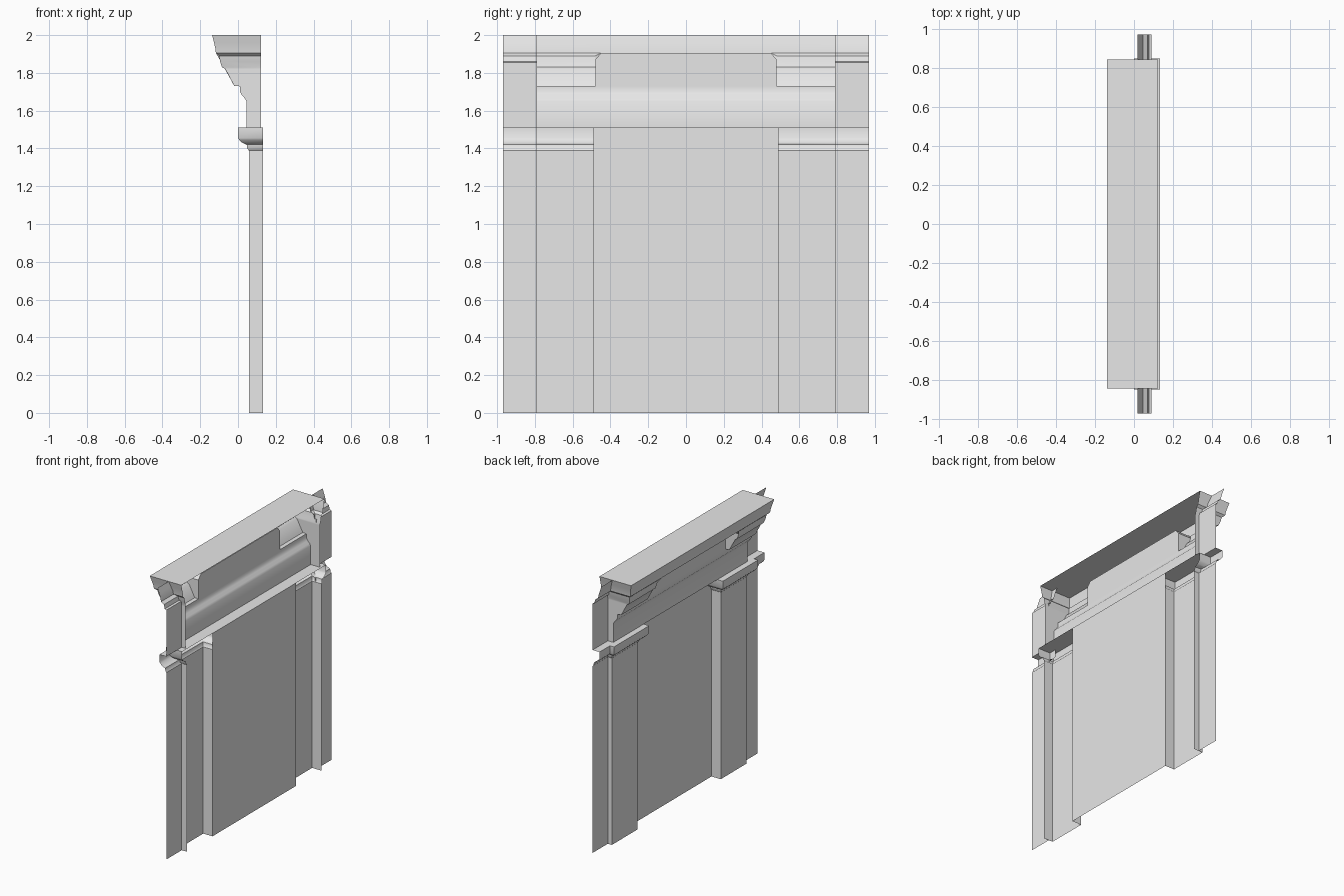
import bpy, bmesh, math

cube = bpy.data.objects.get("Cube")
if cube:
    bpy.data.objects.remove(cube)

stone = bpy.data.materials.new("grey_stone")
stone.use_nodes = True
stone.diffuse_color = (0.8, 0.8, 0.8, 1)
stone.node_tree.nodes["Principled BSDF"].inputs["Base Color"].default_value = (0.8, 0.8, 0.8, 1)

# Main dimensions
BACK, UPPER_BACK = 0.133, 0.123     # rear edges of lower and upper returns
PIER, END, WALL = 0.057, 0.09, 0.045  # wall planes along x
INNER, OUTER, TIP = 0.49, 0.79, 0.97  # pier edges and outermost edge along y
LEDGE, TOP = 1.51, 2.0
RECESS = 0.01                       # plane of the recessed frieze panel

# (x, z) moulding of the cornice, from its underside up
CORNICE = [(0.01, 1.729), (-0.02, 1.731), (-0.067, 1.82), (-0.085, 1.83),
           (-0.095, 1.86), (-0.1, 1.89), (-0.117, 1.905), (-0.12, 1.93),
           (-0.127, 1.96), (-0.137, TOP)]
# (x, z) wall above the ledge with its cove
FRIEZE = [(WALL, LEDGE), (WALL, 1.65), (0.036, 1.665), (0.021, 1.682),
          (0.01, 1.70), (0.01, 1.73)]
# (projection, z) of the pier with its capital
CAPITAL = [(0, 0), (0, 1.39), (0.008, 1.4), (0.011, 1.42), (0.022, 1.424),
           (0.038, 1.432), (0.05, 1.445), (0.057, 1.455), (0.057, LEDGE)]


def finish(name, bm):
    bmesh.ops.remove_doubles(bm, verts=bm.verts, dist=0.00002)
    bmesh.ops.recalc_face_normals(bm, faces=bm.faces)
    mesh = bpy.data.meshes.new(name)
    bm.to_mesh(mesh)
    bm.free()
    obj = bpy.data.objects.new(name, mesh)
    bpy.context.collection.objects.link(obj)
    mesh.materials.append(stone)
    bpy.ops.object.select_all(action="DESELECT")
    obj.select_set(True)
    bpy.context.view_layer.objects.active = obj
    bpy.ops.object.shade_smooth_by_angle(angle=math.radians(35))
    return obj


def sheet(name, columns, cap=False):
    """Skin neighbouring columns of points, optionally closing the top."""
    bm = bmesh.new()
    cols = [[bm.verts.new(p) for p in col] for col in columns]
    for a, b in zip(cols, cols[1:]):
        for i in range(len(a) - 1):
            bm.faces.new((a[i], b[i], b[i + 1], a[i + 1]))
    if cap:
        bm.faces.new([c[-1] for c in cols])
    return finish(name, bm)


def polygon(name, points):
    bm = bmesh.new()
    bm.faces.new([bm.verts.new(p) for p in points])
    return finish(name, bm)


def cornice_x(z):
    for (xa, za), (xb, zb) in zip(CORNICE, CORNICE[1:]):
        if z <= zb:
            return xa + (xb - xa) * max(0, z - za) / (zb - za)
    return CORNICE[-1][0]


def wrap(x):
    """Sideways projection of the crown where it turns the corner."""
    return max(0, -0.085 - x)


# Lower wall panel and the ledge above it
polygon("lower_panel", [(BACK, -INNER, 0), (BACK, INNER, 0),
                        (BACK, INNER, LEDGE), (BACK, -INNER, LEDGE)])
polygon("ledge", [(WALL, -INNER, LEDGE), (WALL, INNER, LEDGE),
                  (BACK, INNER, LEDGE), (BACK, -INNER, LEDGE)])

for side, s in (("left", 1), ("right", -1)):
    # Pier with a mitred capital
    path = [(BACK, INNER, 0, -1), (PIER, INNER, -1, -1),
            (PIER, OUTER, -1, 1), (BACK, OUTER, 0, 1)]
    sheet("pier_" + side, [[(x + dx * d, s * (y + dy * d), z) for d, z in CAPITAL]
                           for x, y, dx, dy in path], cap=True)
    # Narrow end strip: capital, plain wall, crown moulding
    strip = [(END - d, z) for d, z in CAPITAL] + [(END, LEDGE), (END, 1.855)]
    strip += [(END - 1.4 * wrap(x), z) for x, z in CORNICE if z > 1.855]
    sheet("end_strip_" + side, [[(x, s * y, z) for x, z in strip]
                                for y in (OUTER, TIP)])

# Frieze wall with plain end returns
sheet("frieze_wall", [[(UPPER_BACK if back else x, y, z) for x, z in FRIEZE]
                      for y, back in ((-OUTER, True), (-OUTER, False),
                                      (OUTER, False), (OUTER, True))])

# Cornice, raised over the recessed panel and wrapped round both ends
half = [(OUTER, 0, True), (OUTER, 0, False), (0.48, 0, False),
        (0.48, 1.87, False), (0.45, 1.905, False)]
stations = [(-1, *h) for h in half] + [(1, *h) for h in reversed(half)]
columns = []
for s, y, low, back in stations:
    column = []
    for _, z in CORNICE:
        z = max(z, low)
        x = cornice_x(z)
        out = wrap(x) if y == OUTER else 0
        column.append((UPPER_BACK if back else x, s * (y + out), z))
    columns.append(column)
sheet("cornice", columns)

# Recessed panel with clipped corners, and the reveal around it
outline = [(0.48, z) for _, z in CORNICE if z < 1.87] + [(0.48, 1.87), (0.45, 1.905)]
outline = [(-y, z) for y, z in outline] + outline[::-1]
polygon("recessed_panel", [(RECESS, y, z) for y, z in outline])
sheet("panel_reveal", [[(RECESS, y, z), (cornice_x(z), y, z)] for y, z in outline])

# Flat top
tip_x = CORNICE[-1][0]
tip_y = OUTER + wrap(tip_x)
polygon("top_slab", [(tip_x, -tip_y, TOP), (UPPER_BACK, -tip_y, TOP),
                     (UPPER_BACK, tip_y, TOP), (tip_x, tip_y, TOP)])
